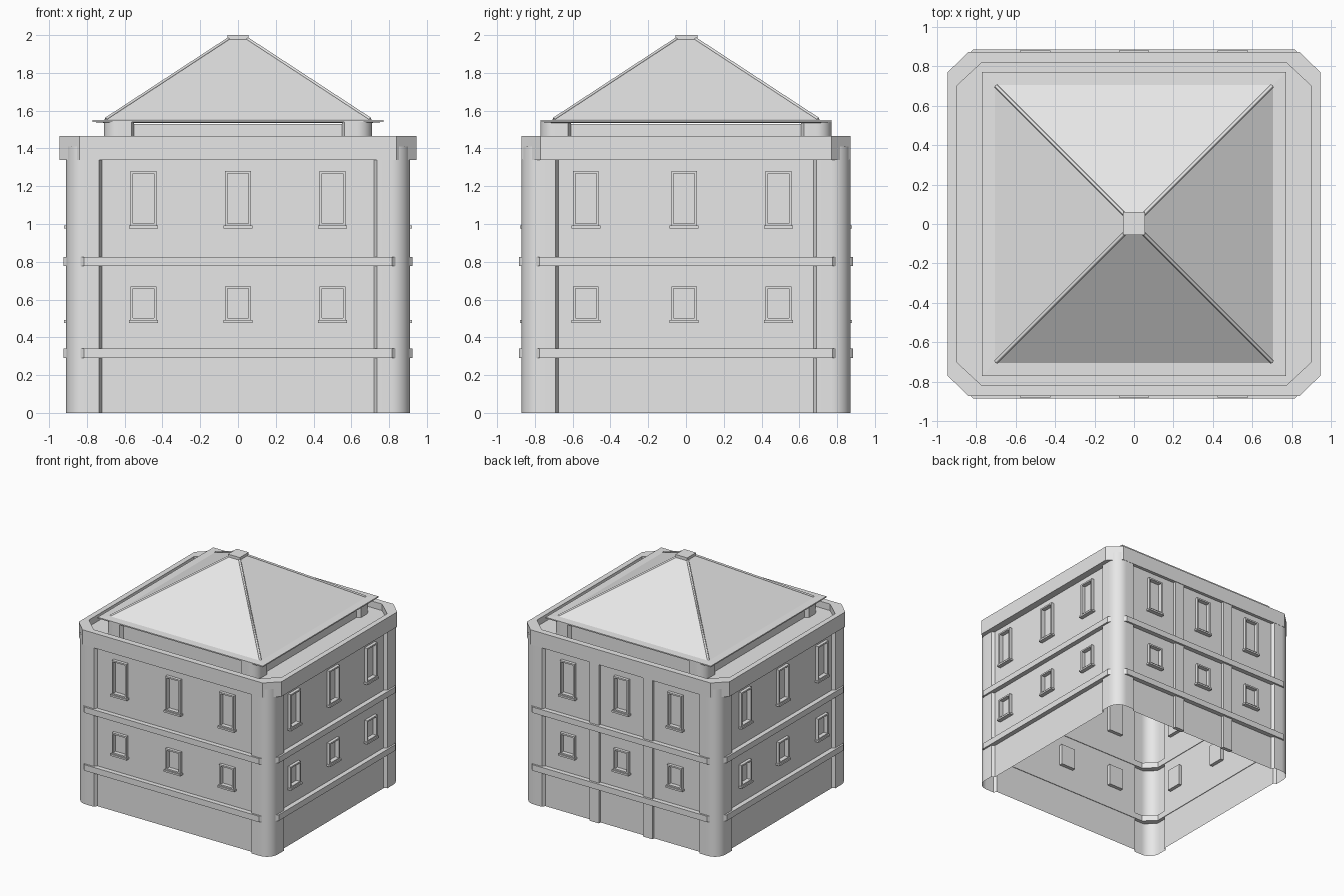
import bpy, bmesh
from math import radians, sin, cos, pi
from mathutils import Matrix, Vector

cube = bpy.data.objects.get("Cube")
if cube:
    bpy.data.objects.remove(cube, do_unlink=True)

GREY = (0.8, 0.8, 0.8, 1)
stone = bpy.data.materials.new("light_grey_stone")
stone.use_nodes = True
stone.diffuse_color = GREY
stone.node_tree.nodes["Principled BSDF"].inputs["Base Color"].default_value = GREY


def finish(name, bm, matrix=None, smooth=False, recalc=True):
    if recalc:
        bmesh.ops.recalc_face_normals(bm, faces=bm.faces)
    mesh = bpy.data.meshes.new(name)
    bm.to_mesh(mesh)
    bm.free()
    mesh.materials.append(stone)
    if smooth:
        mesh.shade_smooth()
        mesh.set_sharp_from_angle(angle=radians(25))
    obj = bpy.data.objects.new(name, mesh)
    if matrix:
        obj.matrix_world = matrix
    bpy.context.collection.objects.link(obj)
    return obj


def add_box(bm, lo, hi):
    lo, hi = Vector(lo), Vector(hi)
    m = Matrix.Translation((lo + hi) / 2) @ Matrix.Diagonal((*(hi - lo), 1))
    return bmesh.ops.create_cube(bm, size=1, matrix=m)["verts"]


def box(name, lo, hi, matrix=None):
    bm = bmesh.new()
    add_box(bm, lo, hi)
    finish(name, bm, matrix)


def octagon(hx, hy, cx, cy):
    """Rectangle hx by hy whose corners are cut at cx and cy."""
    return [(hx, cy), (cx, hy), (-cx, hy), (-hx, cy),
            (-hx, -cy), (-cx, -hy), (cx, -hy), (hx, -cy)]


def ring(name, outer, inner, z0, z1):
    bm = bmesh.new()
    loops = [[bm.verts.new((x, y, z)) for x, y in outline]
             for outline, z in ((outer, z0), (outer, z1), (inner, z1), (inner, z0))]
    for k in range(4):
        a, b = loops[k], loops[(k + 1) % 4]
        for i in range(8):
            j = (i + 1) % 8
            bm.faces.new((a[i], a[j], b[j], b[i]))
    finish(name, bm)


def corner_pier(name, hx, hy, ux, uy, depth, radius, z0, z1, sx, sy):
    """Rounded corner shell with a slanted step down to the walls."""
    path = [(ux, hy - depth), (ux + 0.015, hy)]
    for i in range(11):
        a = pi / 2 * (1 - i / 10)
        path.append((hx - radius + radius * cos(a), hy - radius + radius * sin(a)))
    path += [(hx, uy + 0.015), (hx - depth, uy)]
    if sx * sy > 0:
        path.reverse()
    bm = bmesh.new()
    low, high = [[bm.verts.new((sx * x, sy * y, z)) for x, y in path] for z in (z0, z1)]
    for i in range(len(path) - 1):
        bm.faces.new((low[i], low[i + 1], high[i + 1], high[i]))
    finish(name, bm, smooth=True, recalc=False)


def wall(name, half, n, z0, z1, matrix, centres=(), floors=()):
    """Flat wall at distance n, with an opening at each centre and floor."""
    us = sorted([-half, half] + [c + s * HALF_WINDOW for c in centres for s in (-1, 1)])
    zs = sorted([z0, z1] + [z for floor in floors for z in floor])
    bm = bmesh.new()
    grid = [[bm.verts.new((u, -n, z)) for u in us] for z in zs]
    for r in range(len(zs) - 1):
        for c in range(len(us) - 1):
            if r % 2 and c % 2:
                continue
            bm.faces.new((grid[r][c], grid[r][c + 1], grid[r + 1][c + 1], grid[r + 1][c]))
    finish(name, bm, matrix, recalc=False)


def window(name, u, n, z0, z1, matrix):
    """Raised frame with a sunken pane, and a sill below."""
    bm = bmesh.new()
    add_box(bm, (u - HALF_WINDOW, -n - 0.025, z0), (u + HALF_WINDOW, 0.03 - n, z1))
    bm.normal_update()
    pane = min(bm.faces, key=lambda f: f.calc_center_median().y)
    bmesh.ops.inset_region(bm, faces=[pane], thickness=0.018)
    side = bmesh.ops.extrude_face_region(bm, geom=[pane])["geom"]
    bmesh.ops.translate(bm, vec=(0, 0.035, 0),
                        verts=[v for v in side if isinstance(v, bmesh.types.BMVert)])
    bmesh.ops.delete(bm, geom=[f for f in [pane] if f.is_valid], context="FACES_ONLY")
    add_box(bm, (u - 0.077, -n - 0.035, z0 - 0.013), (u + 0.077, -n, z0 + 0.002))
    finish(name, bm, matrix)


def corners(name, *sizes):
    for sx, end in ((1, "left"), (-1, "right")):
        for sy, face in ((-1, "front"), (1, "back")):
            corner_pier(f"{name}_{face}_{end}", *sizes, sx, sy)


HALF_WINDOW = 0.068
FLOORS = [(0.49, 0.67), (0.99, 1.28)]
DECK = 1.41
WALL_X, WALL_Y = 0.885, 0.845

# Four walls with windows, and the low drum walls under the roof
sides = [("front", 0, (-0.5, 0, 0.5)), ("left", 90, (-0.53, -0.01, 0.49)),
         ("back", 180, (-0.5, 0, 0.5)), ("right", -90, (-0.49, 0.01, 0.53))]
for side, angle, centres in sides:
    turn = Matrix.Rotation(radians(angle), 4, "Z")
    along_x = side in ("front", "back")
    n = WALL_Y if along_x else WALL_X
    wall(side + "_wall", 0.72 if along_x else 0.675, n, 0, DECK, turn, centres, FLOORS)
    for storey, (z0, z1) in zip(("lower", "upper"), FLOORS):
        for k, u in enumerate(centres):
            window(f"{side}_{storey}_window_{k + 1}", u, n, z0, z1, turn)
    wall(side + "_drum_wall", 0.55 if along_x else 0.61, 0.74 if along_x else 0.68,
         DECK, 1.53, turn)

# Rounded corner piers of the body and the drum
corners("corner_pier", 0.91, 0.87, 0.72, 0.675, 0.025, 0.1, 0, DECK)
corners("drum_pier", 0.71, 0.77, 0.55, 0.61, 0.03, 0.08, DECK, 1.54)

# Two pilasters on the back wall
for sx, end in ((1, "left"), (-1, "right")):
    box("back_pilaster_" + end, (sx * 0.25 - 0.045, WALL_Y - 0.01, 0),
        (sx * 0.25 + 0.045, WALL_Y + 0.022, 1.34))

# String courses, cornice and parapet
course = octagon(0.925, 0.885, 0.815, 0.775)
for name, z0, z1 in (("lower_string_course", 0.29, 0.34), ("upper_string_course", 0.777, 0.826)):
    ring(name, course, octagon(0.88, 0.84, 0.79, 0.75), z0, z1)
rim = octagon(0.945, 0.872, 0.84, 0.77)
ring("cornice", rim, octagon(0.86, 0.8, 0.74, 0.68), 1.34, DECK)
ring("parapet", rim, octagon(0.9, 0.82, 0.77, 0.7), DECK, 1.465)

# Roof deck
bm = bmesh.new()
bm.faces.new([bm.verts.new((x, y, DECK)) for x, y in octagon(0.92, 0.84, 0.79, 0.72)])
finish("roof_deck", bm, recalc=False)

# Pyramid roof with thin flat eaves
bm = bmesh.new()
profile = [(0.7, 1.535), (0.77, 1.54), (0.77, 1.55), (0.705, 1.552), (0.05, 1.98)]
loops = [[bm.verts.new((sx * h, sy * h, z)) for sx, sy in ((1, 1), (-1, 1), (-1, -1), (1, -1))]
         for h, z in profile]
for a, b in zip(loops, loops[1:]):
    for i in range(4):
        j = (i + 1) % 4
        bm.faces.new((a[i], a[j], b[j], b[i]))
bm.faces.new(loops[0])
bm.faces.new(loops[-1])
finish("pyramid_roof", bm)
box("roof_cap", (-0.055, -0.055, 1.975), (0.055, 0.062, 2.0))

# Hip ridges
hips = bpy.data.curves.new("hip_ridges", "CURVE")
hips.dimensions = "3D"
hips.bevel_depth = 0.009
hips.bevel_resolution = 0
hips.materials.append(stone)
for sx in (1, -1):
    for sy in (1, -1):
        spline = hips.splines.new("POLY")
        spline.points.add(1)
        spline.points[0].co = (sx * 0.7, sy * 0.7, 1.555, 1)
        spline.points[1].co = (sx * 0.05, sy * 0.05, 1.98, 1)
bpy.context.collection.objects.link(bpy.data.objects.new("hip_ridges", hips))
